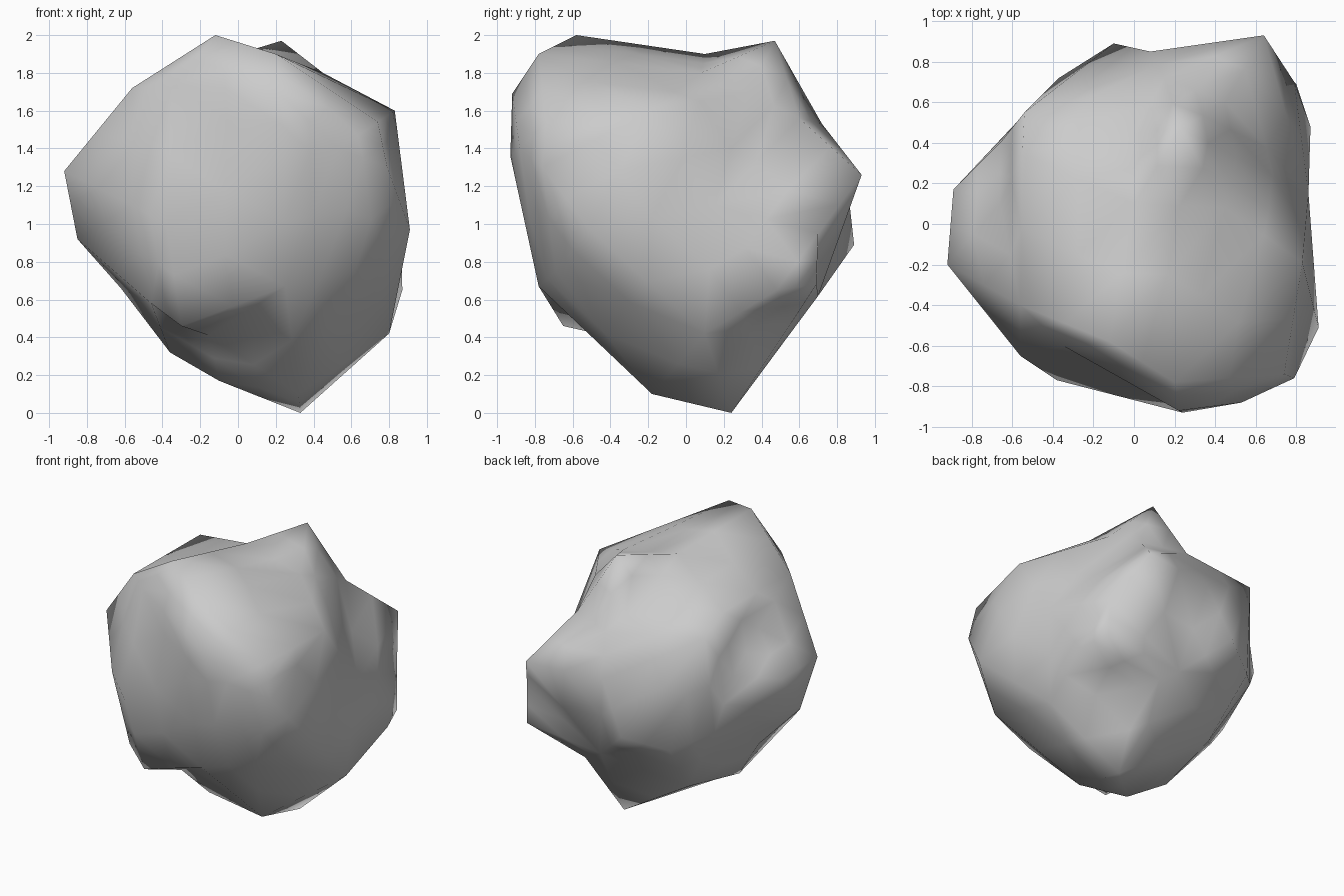
import bpy, bmesh
from mathutils import Vector

if "Cube" in bpy.data.objects:
    bpy.data.objects.remove(bpy.data.objects["Cube"])

# Key bumps and hollows of the boulder (x, y, z)
BUMPS = [
    (-.12, -.58, 2.0), (.23, .47, 1.97), (.33, .24, 0), (.32, -.18, .1),
    (-.92, -.2, 1.28), (-.89, .17, 1.25), (-.85, -.1, .92), (.91, -.51, .97),
    (.87, .48, .65), (.83, -.19, 1.6), (.64, .93, 1.26), (-.1, .89, .89),
    (.24, -.93, 1.36), (.22, -.92, 1.69), (.2, -.78, 1.9), (-.55, .35, 1.72),
    (-.54, .55, 1.6), (-.37, .72, .8), (-.56, -.65, 1.1), (-.38, -.77, 1.0),
    (-.3, -.65, .46), (-.62, .05, .66), (-.36, -.1, .32), (-.1, -.19, .17),
    (.2, .7, .62), (.42, .56, .48), (.8, .1, .42), (.79, -.76, 1.3),
    (.74, -.74, 1.54), (.62, -.69, .75), (.86, .15, 1.1), (-.56, -.4, 1.72),
    (.45, .08, 1.8), (.79, .7, .95), (.08, .85, 1.25), (.45, .6, 1.56),
    (0, .1, 1.9), (.5, .33, 1.7), (-.35, -.6, 1.74), (.25, -.78, .67),
    (-.155, -.43, .41), (-.58, .5, .9), (-.3, .4, .4), (0, .45, 1.72),
    (.53, -.88, 1.4), (.8, .69, .68), (-.46, -.59, .58), (-.66, .1, 1.53),
    (-.66, .4, 1.3), (.15, .72, 1.53),
]
CENTRE = Vector((0, 0, 1))

# Skin a unit ball through the bump directions, then push each one to its radius
bm = bmesh.new()
radius = {}
for p in BUMPS:
    d = Vector(p) - CENTRE
    radius[bm.verts.new(d.normalized())] = d.length
bmesh.ops.convex_hull(bm, input=bm.verts[:])
for v, r in radius.items():
    v.co *= r

# Split once, rounding the new points slightly outward
old = set(bm.verts)
bmesh.ops.subdivide_edges(bm, edges=bm.edges[:], cuts=1, use_grid_fill=True)
for v in bm.verts:
    if v not in old:
        ends = [e.other_vert(v) for e in v.link_edges if e.other_vert(v) in old]
        if len(ends) == 2:
            mean = (ends[0].co.length + ends[1].co.length) / 2
            v.co = v.co.normalized() * (0.5 * mean + 0.5 * v.co.length)

bmesh.ops.triangulate(bm, faces=bm.faces[:])
bmesh.ops.recalc_face_normals(bm, faces=bm.faces[:])
bmesh.ops.translate(bm, verts=bm.verts[:], vec=CENTRE)
for f in bm.faces:
    f.smooth = True

# Boulder object
mesh = bpy.data.meshes.new("boulder")
bm.to_mesh(mesh)
bm.free()
bpy.context.collection.objects.link(bpy.data.objects.new("boulder", mesh))
